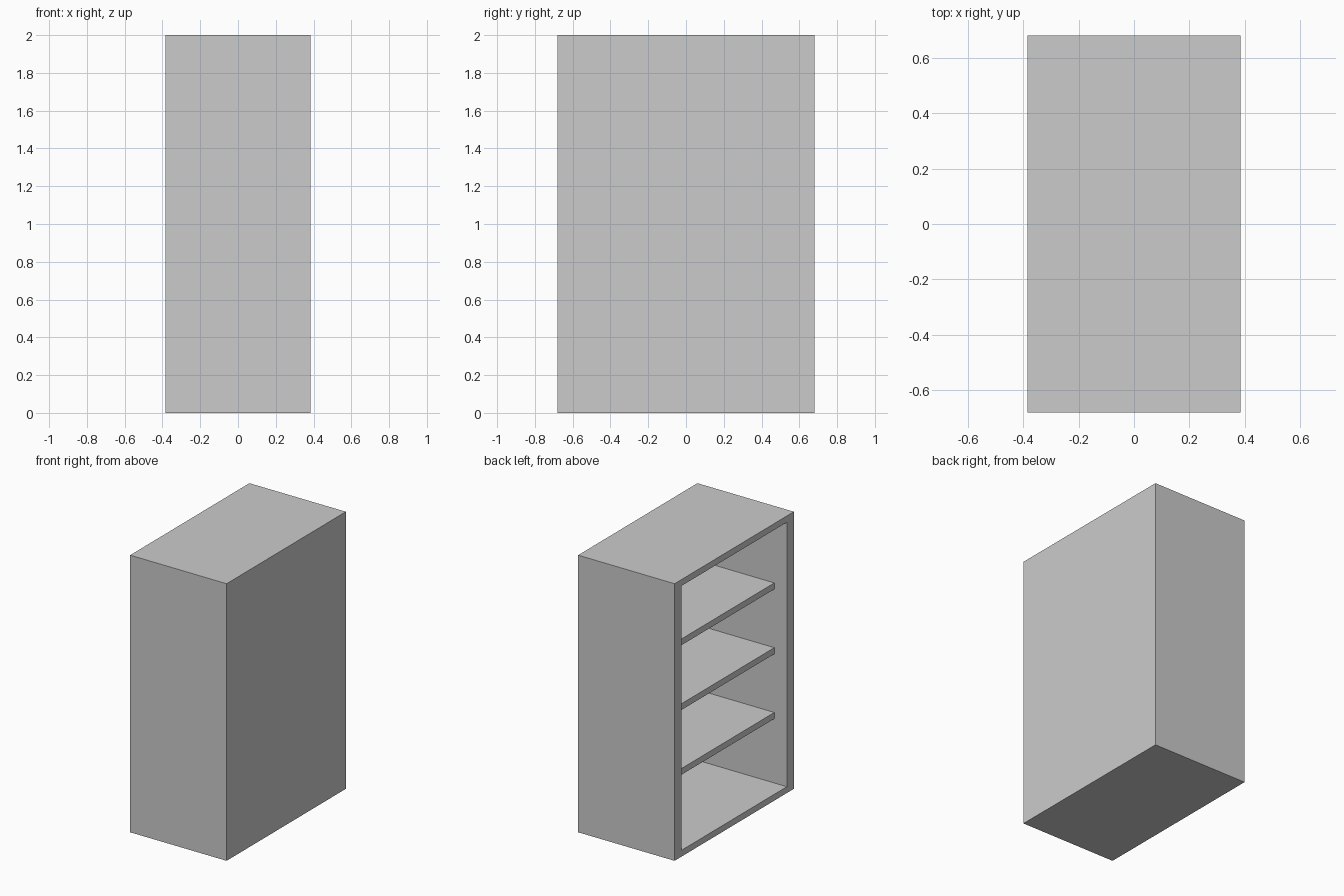
import bpy
import bmesh
from mathutils import Matrix, Vector

if "Cube" in bpy.data.objects:
    bpy.data.objects.remove(bpy.data.objects["Cube"])

W, D, H = 0.77, 1.36, 2.0          # x, y, z size
SIDE, CAP, BACK = 0.08, 0.065, 0.06  # wall thicknesses
SHELF_T, RECESS = 0.045, 0.10


def box_bmesh(size, center):
    bm = bmesh.new()
    bmesh.ops.create_cube(bm, size=1.0, matrix=Matrix.Translation(center) @ Matrix.Diagonal((*size, 1)))
    return bm


def finish(bm, name):
    bm.normal_update()
    mesh = bpy.data.meshes.new(name)
    bm.to_mesh(mesh)
    bm.free()
    obj = bpy.data.objects.new(name, mesh)
    bpy.context.collection.objects.link(obj)
    return obj


# Case: box hollowed out from its open -x face
bm = box_bmesh((W, D, H), (0, 0, H / 2))
bm.normal_update()
opening = min(bm.faces, key=lambda f: f.calc_center_median().x)
bmesh.ops.inset_individual(bm, faces=[opening], thickness=CAP)
for v in opening.verts:
    v.co.y = (D / 2 - SIDE) * (1 if v.co.y > 0 else -1)
inner = bmesh.ops.extrude_discrete_faces(bm, faces=[opening])["faces"][0]
bmesh.ops.translate(bm, verts=inner.verts, vec=Vector((W - BACK, 0, 0)))
finish(bm, "bookcase_case")

# Three evenly spaced shelves, set back from the opening
depth = W - BACK - RECESS
gap = (H - 2 * CAP) / 4
for i in (1, 2, 3):
    center = (-W / 2 + RECESS + depth / 2, 0, CAP + gap * i)
    finish(box_bmesh((depth, D - 2 * SIDE, SHELF_T), center), f"shelf_{i}")
